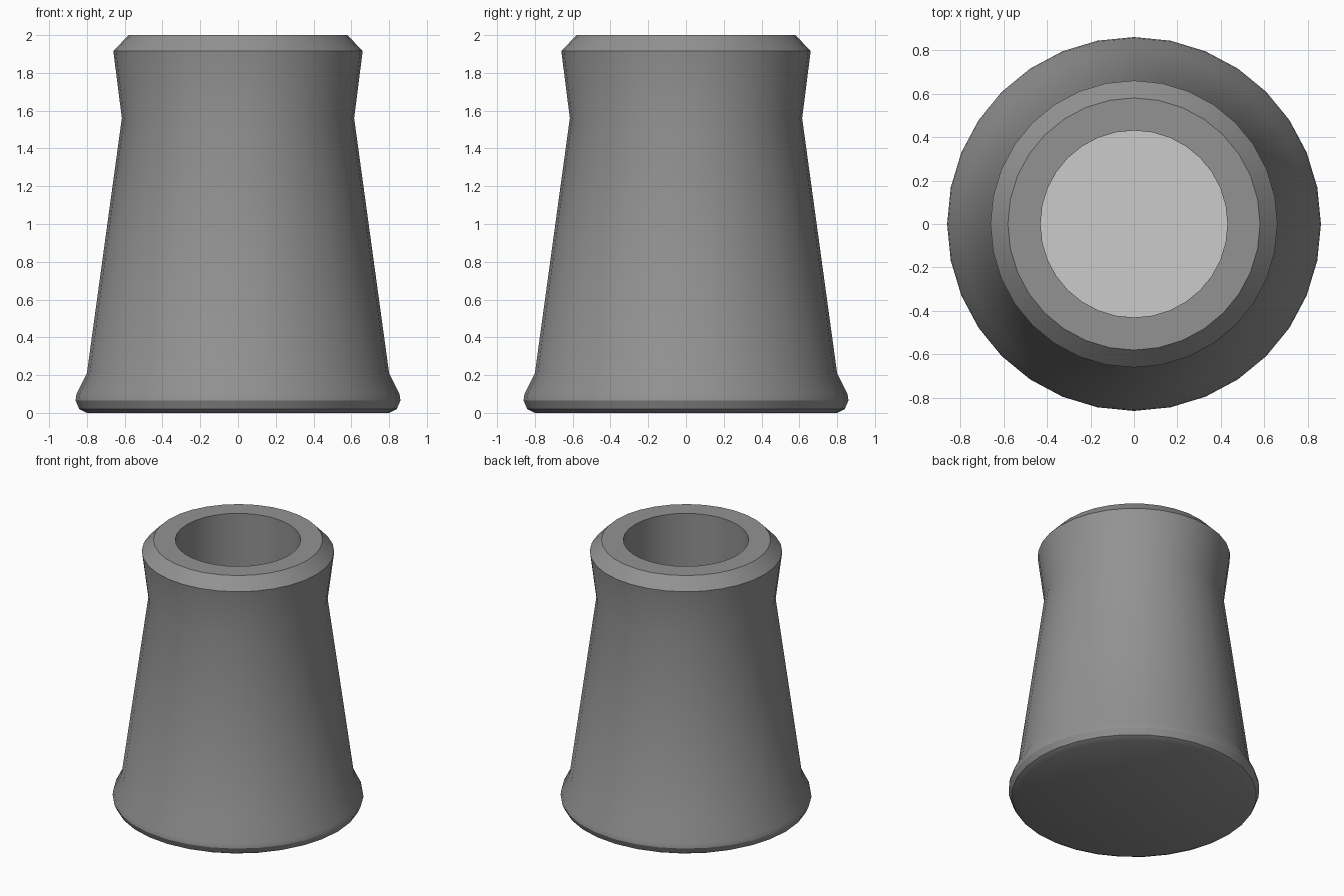
import bpy, bmesh, math

if "Cube" in bpy.data.objects:
    bpy.data.objects.remove(bpy.data.objects["Cube"])

SIDES = 32


def material(name, grey):
    m = bpy.data.materials.new(name)
    m.diffuse_color = (grey, grey, grey, 1)
    m.use_nodes = True
    m.node_tree.nodes["Principled BSDF"].inputs["Base Color"].default_value = m.diffuse_color
    return m


def lathe(name, profile, mat):
    """Revolve (radius, z) points around z and cap both open ends given by cap flags."""
    bm = bmesh.new()
    rings = []
    for r, z in profile:
        rings.append([bm.verts.new((r * math.cos(2 * math.pi * i / SIDES),
                                    r * math.sin(2 * math.pi * i / SIDES), z))
                      for i in range(SIDES)])
    for a, b in zip(rings, rings[1:]):
        for i in range(SIDES):
            j = (i + 1) % SIDES
            bm.faces.new((a[i], a[j], b[j], b[i]))
    bm.faces.new(rings[0][::-1])
    mesh = bpy.data.meshes.new(name)
    # a single ring is a plain disc facing up
    if len(profile) == 1:
        bmesh.ops.reverse_faces(bm, faces=bm.faces[:])
    bm.to_mesh(mesh)
    bm.free()
    mesh.materials.append(mat)
    obj = bpy.data.objects.new(name, mesh)
    bpy.context.collection.objects.link(obj)
    bpy.ops.object.select_all(action='DESELECT')
    obj.select_set(True)
    bpy.context.view_layer.objects.active = obj
    bpy.ops.object.shade_smooth_by_angle(angle=math.radians(30))
    return obj


HOLE_RADIUS, FLOOR_Z = 0.43, 1.45

# Flared body with rounded foot, neck, chamfered lip and inner wall
lathe("pot_body", [(0.80, 0.0), (0.84, 0.02), (0.86, 0.065), (0.855, 0.10),
                   (0.80, 0.21), (0.615, 1.56), (0.66, 1.915), (0.58, 2.0),
                   (HOLE_RADIUS, 2.0), (HOLE_RADIUS, FLOOR_Z)],
      material("dark_grey", 0.29))

# Lighter floor inside the opening
lathe("opening_floor", [(HOLE_RADIUS, FLOOR_Z)], material("light_grey", 0.8))
